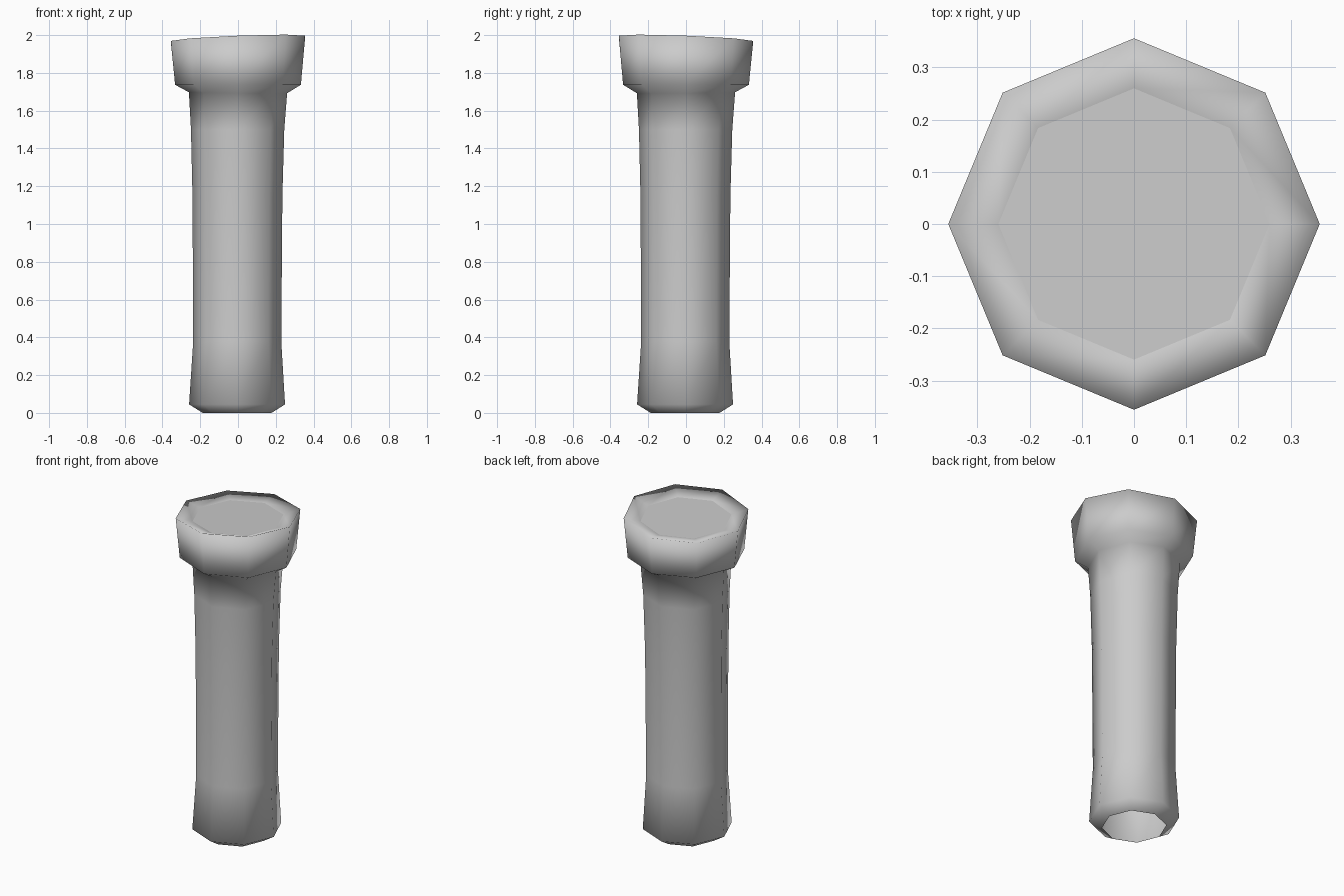
import bpy
import bmesh
from math import cos, sin, pi

cube = bpy.data.objects.get("Cube")
if cube:
    bpy.data.objects.remove(cube)

SIDES = 8

grey = bpy.data.materials.new("plain_grey")
grey.use_nodes = True
grey.diffuse_color = (0.6, 0.6, 0.6, 1)
grey.node_tree.nodes["Principled BSDF"].inputs["Base Color"].default_value = grey.diffuse_color


def add_ring(bm, radius, z, shift, tilt):
    """One octagonal loop, moved sideways and leaning towards +x and -y."""
    verts = []
    for i in range(SIDES):
        a = 2 * pi * i / SIDES
        x, y = radius * cos(a), radius * sin(a)
        verts.append(bm.verts.new((x - shift, y - shift, z + tilt * (x - y))))
    return verts


def lathe(name, profile, capped=False):
    """Smooth shell through a stack of loops, optionally closed on top."""
    bm = bmesh.new()
    rings = [add_ring(bm, *row) for row in profile]
    for low, high in zip(rings, rings[1:]):
        for i in range(SIDES):
            j = (i + 1) % SIDES
            bm.faces.new((low[i], low[j], high[j], high[i]))
    if capped:
        bm.faces.new(rings[-1])
    for face in bm.faces:
        face.smooth = True
    mesh = bpy.data.meshes.new(name)
    bm.to_mesh(mesh)
    bm.free()
    mesh.materials.append(grey)
    obj = bpy.data.objects.new(name, mesh)
    bpy.context.collection.objects.link(obj)
    return obj


# Hollow shaft with flared foot, neck and head: radius, height, shift, tilt
rim_inner = (0.26, 1.957, 0, 0.025)
lathe("shaft_and_head", [
    (0.182, 0, 0.005, 0),
    (0.254, 0.045, 0.005, 0),
    (0.233, 0.38, 0.004, 0),
    (0.238, 1.15, 0.003, 0),
    (0.247, 1.5, 0.002, 0),
    (0.26, 1.695, 0, -0.01),
    (0.333, 1.737, 0, 0),
    (0.356, 1.983, 0, 0.039),
    rim_inner,
])

# Flat plate sunk inside the rim
lathe("top_plate", [rim_inner], capped=True)
